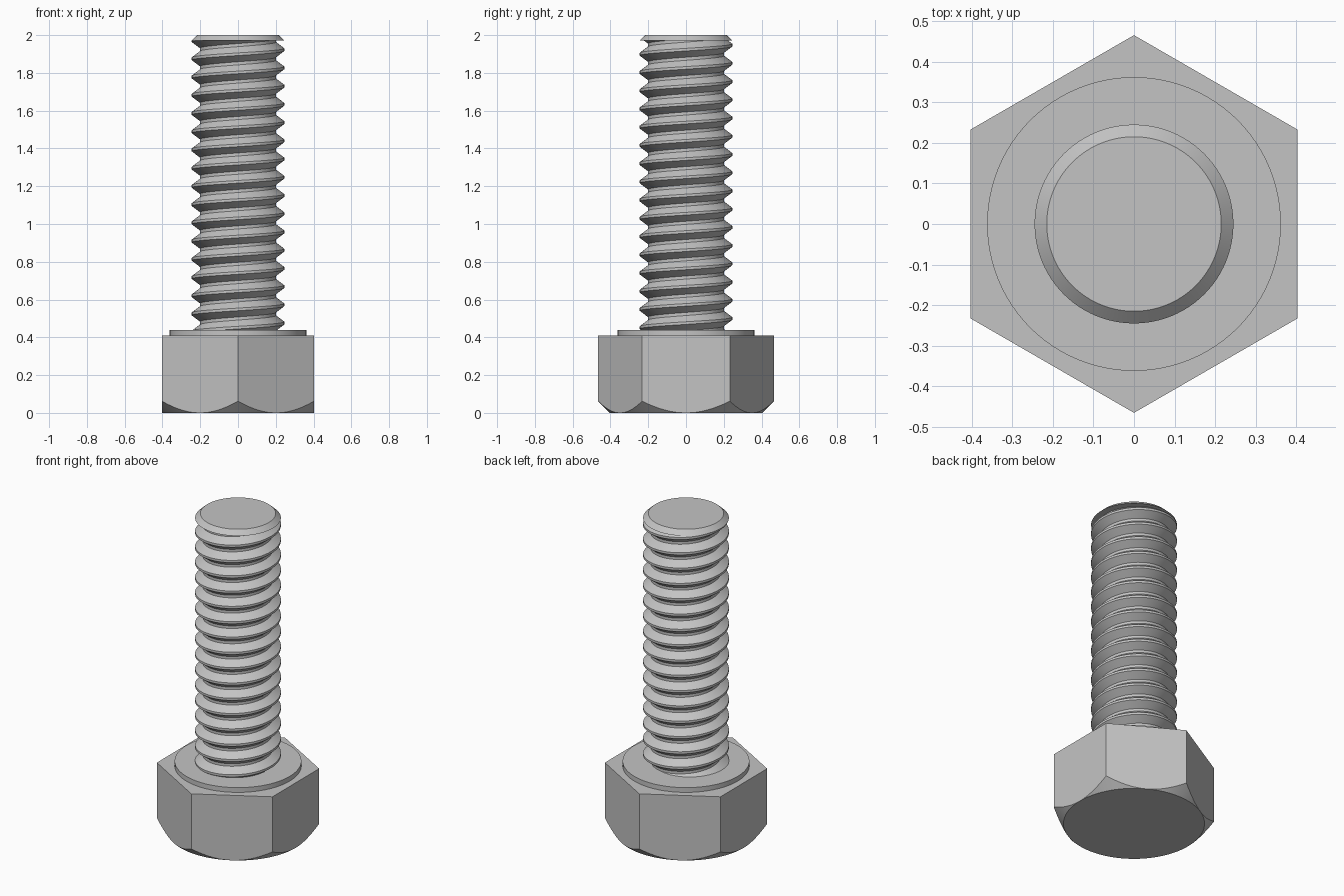
import bpy, bmesh
from math import sin, cos, pi, radians

if "Cube" in bpy.data.objects:
    bpy.data.objects.remove(bpy.data.objects["Cube"])

SEGMENTS = 96
APOTHEM = 0.403       # half the width across the flats
HEAD_TOP = 0.41
COLLAR_TOP = 0.44
TIP_BASE, TOP = 1.972, 2.0
PITCH = 0.0965
ROOT, CREST = 0.201, 0.245

steel = bpy.data.materials.new("steel grey")
steel.use_nodes = True
grey = (0.55, 0.55, 0.55, 1)
steel.diffuse_color = grey
steel.node_tree.nodes["Principled BSDF"].inputs["Base Color"].default_value = grey


def finish(name, bm):
    """Turn a bmesh into a named, smooth-shaded object with sharp edges kept."""
    mesh = bpy.data.meshes.new(name)
    bmesh.ops.recalc_face_normals(bm, faces=bm.faces)
    bm.to_mesh(mesh)
    bm.free()
    mesh.materials.append(steel)
    obj = bpy.data.objects.new(name, mesh)
    bpy.context.collection.objects.link(obj)
    bpy.ops.object.select_all(action='DESELECT')
    obj.select_set(True)
    bpy.context.view_layer.objects.active = obj
    bpy.ops.object.shade_smooth_by_angle(angle=radians(25))
    return obj


def loft(name, rings):
    """Skin closed rings given as functions angle -> (radius, z), capped at both ends."""
    bm = bmesh.new()
    angles = [2 * pi * i / SEGMENTS for i in range(SEGMENTS)]
    loops = []
    for ring in rings:
        loop = []
        for a in angles:
            r, z = ring(a)
            loop.append(bm.verts.new((r * cos(a), r * sin(a), z)))
        loops.append(loop)
    for low, high in zip(loops, loops[1:]):
        for i in range(SEGMENTS):
            j = (i + 1) % SEGMENTS
            bm.faces.new((low[i], low[j], high[j], high[i]))
    bm.faces.new(loops[0][::-1])
    bm.faces.new(loops[-1])
    bmesh.ops.remove_doubles(bm, verts=bm.verts, dist=1e-5)
    return finish(name, bm)


def hexagon(a):
    """Radius of the hexagon outline at an angle."""
    sector = pi / 3
    return APOTHEM / cos((a + sector / 2) % sector - sector / 2)


# Hexagonal head, its corners turned off by a cone at the bottom
loft("hex_head", [
    lambda a: (APOTHEM, 0),
    lambda a: (hexagon(a), hexagon(a) - APOTHEM),
    lambda a: (hexagon(a), HEAD_TOP),
])

# Round bearing collar on the head
loft("bearing_collar", [
    lambda a: (0.362, HEAD_TOP - 0.01),
    lambda a: (0.362, COLLAR_TOP),
])

# Chamfered tip of the shank
loft("chamfered_tip", [
    lambda a: (CREST, TIP_BASE),
    lambda a: (0.215, TOP),
])

# Right-handed helical thread, trimmed flat at both ends
crest_half, flank = 0.007, 0.033
profile = [(-crest_half - flank, ROOT), (-crest_half, CREST),
           (crest_half, CREST), (crest_half + flank, ROOT)]
FIRST_CREST = 1.923 - 17 * PITCH
TURNS = 20
bm = bmesh.new()
columns = []
for i in range(SEGMENTS):
    a = 2 * pi * i / SEGMENTS
    column = []
    for turn in range(TURNS):
        crest_z = FIRST_CREST + (turn + i / SEGMENTS) * PITCH
        for dz, r in profile:
            column.append(bm.verts.new((r * cos(a), r * sin(a), crest_z + dz)))
    columns.append(column)
for i in range(SEGMENTS):
    here, there = columns[i], columns[(i + 1) % SEGMENTS]
    shift = len(profile) if i == SEGMENTS - 1 else 0
    for k in range(len(here) - 1 - shift):
        bm.faces.new((here[k], there[k + shift], there[k + 1 + shift], here[k + 1]))
for height, up in ((COLLAR_TOP - 0.005, -1), (TIP_BASE, 1)):
    bmesh.ops.bisect_plane(bm, geom=bm.verts[:] + bm.edges[:] + bm.faces[:],
                           plane_co=(0, 0, height), plane_no=(0, 0, up), clear_outer=True)
finish("threaded_shank", bm)
